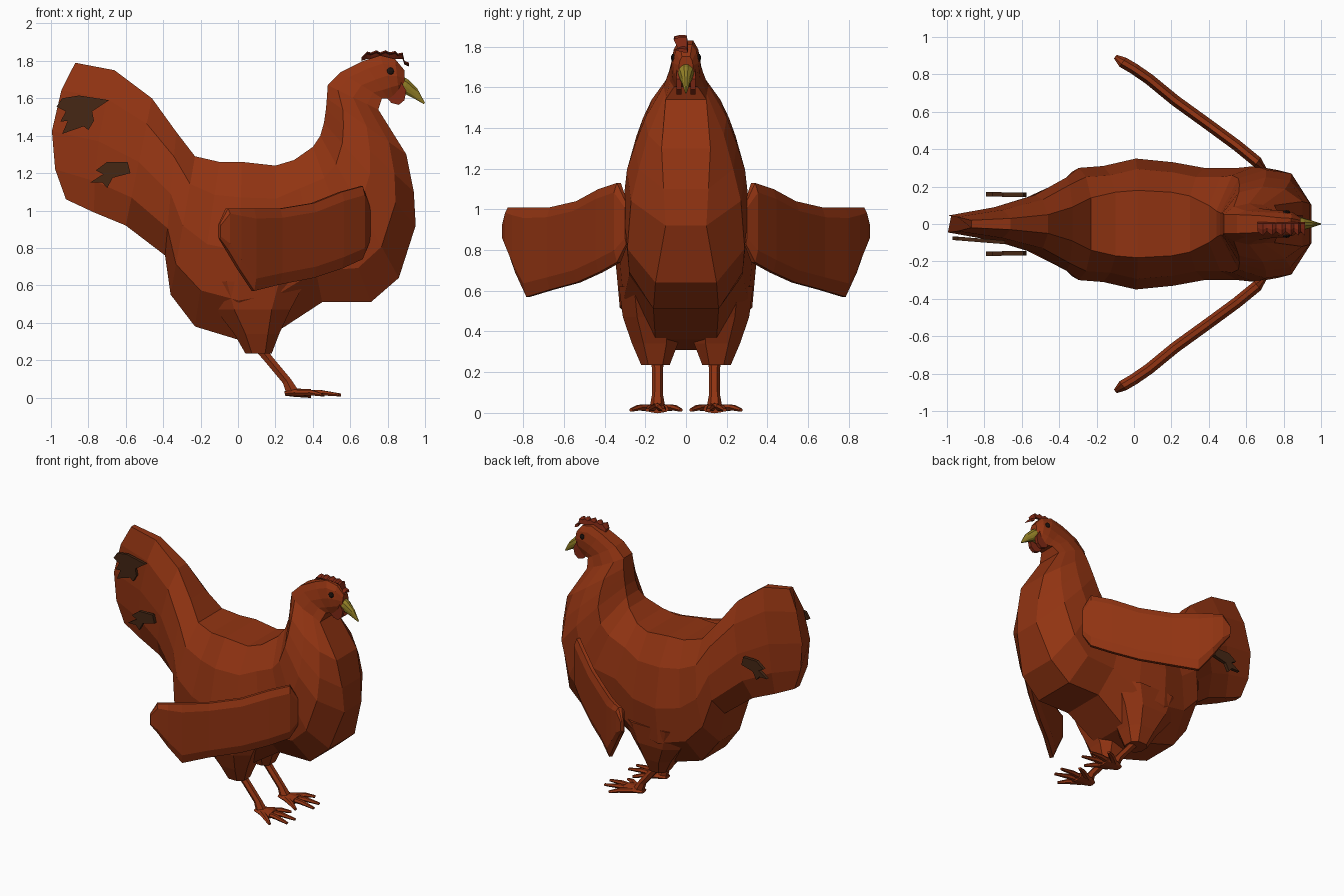
import bpy, bmesh, math
from mathutils import Vector


def material(name, rgb):
    m = bpy.data.materials.new(name)
    m.diffuse_color = (*rgb, 1)
    return m


RUST = material("rust_plumage", (0.285, 0.034, 0.006))
RED = material("comb_red", (0.22, 0.022, 0.007))
DARK = material("dark_feather", (0.06, 0.02, 0.007))
HORN = material("beak_yellow", (0.30, 0.22, 0.02))
BLACK = material("eye_black", (0.012, 0.006, 0.004))


def finish(name, bm, mat):
    bmesh.ops.recalc_face_normals(bm, faces=bm.faces)
    me = bpy.data.meshes.new(name)
    bm.to_mesh(me)
    bm.free()
    me.materials.append(mat)
    ob = bpy.data.objects.new(name, me)
    bpy.context.collection.objects.link(ob)
    return ob


def skin(name, rings, mat):
    """Join equal-sized point rings into a capped, flat-faced shell."""
    bm = bmesh.new()
    vs = [[bm.verts.new(p) for p in r] for r in rings]
    n = len(vs[0])
    for a, b in zip(vs, vs[1:]):
        for i in range(n):
            j = (i + 1) % n
            bm.faces.new((a[i], a[j], b[j], b[i]))
    bm.faces.new(vs[0])
    bm.faces.new(vs[-1])
    return finish(name, bm, mat)


def body_ring(xt, zt, xb, zb, w, wt, wb, bow=0.0):
    """Symmetric section from a top point to a bottom point."""
    side = []
    for t, hw in ((0, wt), (0.2, max(wt, 0.84 * w)), (0.5, w), (0.78, max(wb, 0.93 * w)), (1, wb)):
        x = xt + (xb - xt) * t + bow * 4 * t * (1 - t)
        side.append(Vector((x, hw, zt + (zb - zt) * t)))
    return side + [Vector((p.x, -p.y, p.z)) for p in reversed(side)]


def tube(name, path, mat, n=6, flat=1.0):
    """Tapered limb along points (x, y, z, radius)."""
    pts = [Vector(p[:3]) for p in path]
    rings = []
    for i, p in enumerate(pts):
        d = (pts[min(i + 1, len(pts) - 1)] - pts[max(i - 1, 0)]).normalized()
        u = d.cross(Vector((0, 0, 1))).normalized()
        v = u.cross(d)
        r = path[i][3]
        rings.append([p + u * r * math.cos(k * math.tau / n) + v * r * flat * math.sin(k * math.tau / n)
                      for k in range(n)])
    return skin(name, rings, mat)


def plate(name, outline, place, thick, mat):
    """Flat outline in x, z; place(x, z) gives y, thick is added both ways."""
    rings = [[(x, place(x, z) + s * thick, z) for x, z in outline] for s in (-1, 1)]
    return skin(name, rings, mat)


# Body, swept from the tail end round the breast and up the neck
body = [
    (-0.87, 1.79, -0.92, 1.06, 0.045, 0.02, 0.03, -0.10),
    (-0.66, 1.75, -0.77, 0.99, 0.09, 0.03, 0.05, -0.03),
    (-0.46, 1.60, -0.60, 0.92, 0.155, 0.05, 0.07),
    (-0.33, 1.42, -0.39, 0.76, 0.25, 0.09, 0.10),
    (-0.23, 1.29, -0.36, 0.55, 0.30, 0.14, 0.12),
    (-0.10, 1.26, -0.23, 0.38, 0.31, 0.17, 0.14),
    (0.02, 1.26, 0.00, 0.31, 0.35, 0.18, 0.14),
    (0.20, 1.24, 0.22, 0.36, 0.33, 0.17, 0.15),
    (0.30, 1.27, 0.45, 0.51, 0.30, 0.15, 0.16),
    (0.40, 1.34, 0.71, 0.51, 0.30, 0.10, 0.16),
    (0.44, 1.40, 0.86, 0.64, 0.31, 0.07, 0.15),
    (0.46, 1.47, 0.95, 0.92, 0.29, 0.06, 0.10),
    (0.47, 1.54, 0.94, 1.10, 0.25, 0.06, 0.11),
    (0.475, 1.60, 0.90, 1.30, 0.20, 0.06, 0.12),
    (0.48, 1.67, 0.75, 1.54, 0.11, 0.05, 0.10),
]
skin("body", [body_ring(*s) for s in body], RUST)

# Head
head = [
    (0.48, 1.67, 0.75, 1.54, 0.11, 0.05, 0.10),
    (0.55, 1.74, 0.77, 1.60, 0.085, 0.05, 0.06),
    (0.67, 1.80, 0.80, 1.60, 0.075, 0.045, 0.05),
    (0.76, 1.83, 0.83, 1.61, 0.072, 0.035, 0.045),
    (0.84, 1.81, 0.86, 1.63, 0.062, 0.03, 0.04),
    (0.89, 1.75, 0.89, 1.66, 0.035, 0.02, 0.025),
]
skin("head", [body_ring(*s) for s in head], RUST)

# Beak, hooked downwards
beak = [(0.86, 1.73, 0.85, 1.63, 0.045, 0.012, 0.02),
        (0.91, 1.70, 0.88, 1.63, 0.036, 0.01, 0.018),
        (0.96, 1.65, 0.93, 1.605, 0.02, 0.006, 0.01),
        (1.00, 1.575, 0.992, 1.57, 0.004, 0.002, 0.002)]
skin("beak", [body_ring(*s) for s in beak], HORN)

# Comb: a toothed strip that rises and flops to one side
tops = [(0.66, 1.82), (0.69, 1.85), (0.71, 1.845), (0.74, 1.857), (0.76, 1.846), (0.79, 1.857),
        (0.81, 1.846), (0.84, 1.853), (0.855, 1.84), (0.88, 1.845), (0.89, 1.80), (0.915, 1.79)]
comb = []
for i, (x, z) in enumerate(tops):
    base = min(1.81, z - 0.02)
    lean = -0.062 if i % 2 else -0.04
    comb.append([(x, 0.01, base), (x, 0.004, z - 0.002), (x, lean * 0.5, z), (x, lean, z - 0.008),
                 (x, lean * 0.5, z - 0.014), (x, -0.008, base)])
skin("comb", comb, RED)

# Wattles and eyes
wattle = [(0.79, 1.66), (0.87, 1.69), (0.90, 1.64), (0.89, 1.59), (0.86, 1.565), (0.82, 1.575), (0.79, 1.61)]
for s, side in ((-1, "right"), (1, "left")):
    plate("wattle_" + side, wattle, lambda x, z: s * 0.035, 0.012, RED)
    bm = bmesh.new()
    bmesh.ops.create_uvsphere(bm, u_segments=10, v_segments=6, radius=0.02)
    bmesh.ops.scale(bm, vec=(1, 0.6, 1), verts=bm.verts)
    bmesh.ops.translate(bm, vec=(0.815, s * 0.062, 1.745), verts=bm.verts)
    finish("eye_" + side, bm, BLACK)

# Wing stations from shoulder to tip: x, y, top z, bottom z
wing = [(0.70, 0.29, 1.03, 0.83), (0.66, 0.33, 1.13, 0.74), (0.55, 0.42, 1.10, 0.69),
        (0.40, 0.53, 1.04, 0.64), (0.22, 0.66, 1.01, 0.605), (0.08, 0.775, 1.01, 0.57),
        (0.00, 0.83, 1.01, 0.69), (-0.06, 0.865, 1.01, 0.79), (-0.10, 0.895, 0.93, 0.85)]

# Toe tips: x, y
toes = [(0.46, 0.025), (0.55, 0.11), (0.54, 0.19), (0.45, 0.27)]

for s, side in ((-1, "right"), (1, "left")):
    # Wing
    rings = []
    for i, (x, y, zt, zb) in enumerate(wing):
        th = 0.012 if i in (0, len(wing) - 1) else 0.03
        n = Vector((0.6, 0.8, 0)) * th
        h = zt - zb
        ring = []
        for f, k in ((0, 0.4), (0.12, 1), (0.85, 1), (1, 0.4)):
            ring.append(Vector((x, y, zt - h * f)) + n * k)
        for f, k in ((1, 0.4), (0.85, 1), (0.12, 1), (0, 0.4)):
            ring.append(Vector((x, y, zt - h * f)) - n * k)
        rings.append([(p.x, s * p.y, p.z) for p in ring])
    skin("wing_" + side, rings, RUST)

    # Thigh: tapering block, x min, x max, y inner, y outer, z
    thigh = []
    for x0, x1, y0, y1, z in ((-0.20, 0.36, 0.03, 0.33, 0.62), (-0.12, 0.28, 0.03, 0.31, 0.47),
                              (-0.02, 0.22, 0.04, 0.265, 0.34), (0.04, 0.18, 0.08, 0.22, 0.235)):
        cx, cy = (x1 - x0) * 0.25, (y1 - y0) * 0.25
        thigh.append([(x, s * y, z) for x, y in (
            (x0, y0 + cy), (x0, y1 - cy), (x0 + cx, y1), (x1 - cx, y1),
            (x1, y1 - cy), (x1, y0 + cy), (x1 - cx, y0), (x0 + cx, y0))])
    skin("thigh_" + side, thigh, RUST)

    # Shank running into the foot
    tube("shank_" + side, [(0.09, s * 0.14, 0.30, 0.034), (0.16, s * 0.14, 0.21, 0.027),
                           (0.26, s * 0.14, 0.09, 0.027), (0.29, s * 0.14, 0.03, 0.038)], RUST)
    tube("foot_" + side, [(0.25, s * 0.14, 0.022, 0.03), (0.30, s * 0.14, 0.026, 0.055),
                          (0.39, s * 0.14, 0.022, 0.06)], RUST, 8, 0.4)
    for i, (x, y) in enumerate(toes):
        tube(f"toe_{side}_{i}", [(0.32, s * (0.14 + (y - 0.14) * 0.25), 0.024, 0.024),
                                 ((0.32 + x) / 2 + 0.01, s * (0.14 + (y - 0.14) * 0.7), 0.026, 0.02),
                                 (x, s * y, 0.014, 0.011)], RUST, 6, 0.8)

# Ragged dark feather tufts lying on the tail
upper = [(-0.85, 1.615), (-0.69, 1.59), (-0.78, 1.53), (-0.77, 1.48), (-0.80, 1.43), (-0.825, 1.45),
         (-0.94, 1.41), (-0.91, 1.48), (-0.95, 1.475), (-0.92, 1.53), (-0.97, 1.555), (-0.94, 1.60)]
lower = [(-0.70, 1.26), (-0.59, 1.26), (-0.575, 1.20), (-0.67, 1.175), (-0.70, 1.12), (-0.725, 1.15),
         (-0.79, 1.15), (-0.72, 1.195), (-0.76, 1.215)]
plate("upper_tail_tuft", upper, lambda x, z: -(0.098 + (x + 0.69) * 0.08), 0.01, DARK)
for s, side in ((-1, "right"), (1, "left")):
    plate("lower_tail_tuft_" + side, lower, lambda x, z: s * (0.155 - (x + 0.57) * 0.02), 0.012, DARK)
